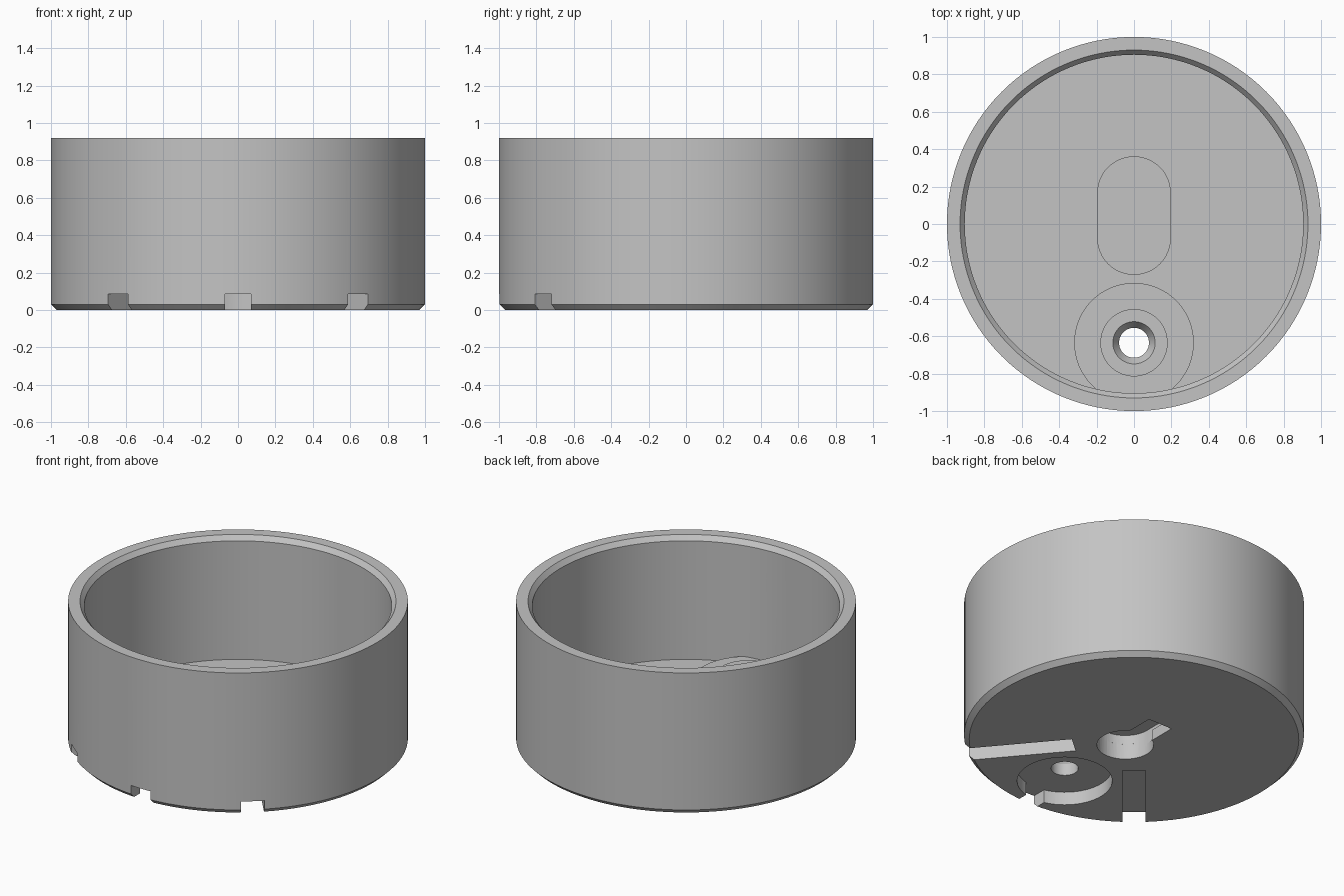
import bpy, bmesh, math
from mathutils import Matrix, Vector

old = bpy.data.objects.get("Cube")
if old:
    bpy.data.objects.remove(old, do_unlink=True)

grey = bpy.data.materials.new("plain grey")
grey.use_nodes = True
colour = (0.55, 0.55, 0.55, 1)
grey.diffuse_color = colour
grey.node_tree.nodes["Principled BSDF"].inputs["Base Color"].default_value = colour


def finish(name, bm):
    bmesh.ops.recalc_face_normals(bm, faces=bm.faces)
    mesh = bpy.data.meshes.new(name)
    bm.to_mesh(mesh)
    bm.free()
    obj = bpy.data.objects.new(name, mesh)
    bpy.context.collection.objects.link(obj)
    return obj


def revolve(name, profile, y=0.0, sides=64):
    """Closed solid turned about a vertical axis; the profile starts and ends on it."""
    bm = bmesh.new()
    verts = [bm.verts.new((r, 0, z)) for r, z in profile]
    edges = [bm.edges.new(pair) for pair in zip(verts, verts[1:])]
    bmesh.ops.spin(bm, geom=verts + edges, cent=(0, 0, 0), axis=(0, 0, 1),
                   angle=math.tau, steps=sides, use_duplicate=False)
    bmesh.ops.remove_doubles(bm, verts=bm.verts, dist=0.0001)
    bmesh.ops.translate(bm, verts=bm.verts, vec=(0, y, 0))
    return finish(name, bm)


def cylinder(name, radius, y, low, high):
    return revolve(name, [(0, low), (radius, low), (radius, high), (0, high)], y)


def prism(name, outline, low, high):
    bm = bmesh.new()
    face = bm.faces.new([bm.verts.new((x, y, low)) for x, y in outline])
    top = bmesh.ops.extrude_face_region(bm, geom=[face])["geom"]
    bmesh.ops.translate(bm, vec=(0, 0, high - low),
                        verts=[v for v in top if isinstance(v, bmesh.types.BMVert)])
    return finish(name, bm)


def stadium(name, radius, y0, y1, low, high, steps=24):
    arc = [math.pi * i / steps for i in range(steps + 1)]
    outline = [(radius * math.cos(a), y1 + radius * math.sin(a)) for a in arc]
    outline += [(-radius * math.cos(a), y0 - radius * math.sin(a)) for a in arc]
    return prism(name, outline, low, high)


def bar(name, half, start, end, low, high, angle=0.0):
    """Straight bar along -y, turned about z."""
    turn = Matrix.Rotation(angle, 3, "Z")
    corners = [(-half, -start), (half, -start), (half, -end), (-half, -end)]
    outline = [(turn @ Vector((x, y, 0))).xy for x, y in corners]
    return prism(name, outline, low, high)


def combine(body, tool, operation):
    mod = body.modifiers.new(tool.name, "BOOLEAN")
    mod.operation, mod.solver, mod.object = operation, "EXACT", tool
    graph = bpy.context.evaluated_depsgraph_get()
    mesh = bpy.data.meshes.new_from_object(body.evaluated_get(graph))
    body.modifiers.remove(mod)
    body.data = mesh
    bpy.data.objects.remove(tool, do_unlink=True)


# Round cup with chamfered foot and chamfered inner lip
FLOOR, TOP, SLOT = 0.12, 0.92, 0.085
cup = revolve("cup", [(0, 0), (0.97, 0), (1, 0.03), (1, TOP), (0.93, TOP),
                      (0.905, TOP - 0.03), (0.905, FLOOR), (0, FLOOR)], sides=128)

# Raised pads on the inner floor
HOLE_Y = -0.635
combine(cup, cylinder("wide_boss", 0.32, HOLE_Y, 0.1, 0.17), "UNION")
combine(cup, cylinder("narrow_boss", 0.18, HOLE_Y, 0.11, 0.21), "UNION")
combine(cup, stadium("keyhole_pad", 0.197, -0.075, 0.165, 0.1, 0.2), "UNION")

# Round pocket and countersunk through hole
combine(cup, cylinder("pocket", 0.28, HOLE_Y, -0.1, SLOT), "DIFFERENCE")
combine(cup, revolve("hole", [(0, -0.1), (0.08, -0.1), (0.08, 0.16), (0.113, 0.21),
                              (0.113, 0.3), (0, 0.3)], HOLE_Y), "DIFFERENCE")

# Three radial channels under the foot
for angle, start in ((-40, 0.36), (0, HOLE_Y * -1), (40, 0.36)):
    combine(cup, bar("channel", 0.069, start, 1.2, -0.1, SLOT, math.radians(angle)), "DIFFERENCE")

# Keyhole hanger: entry hole, narrow neck, wider hollow above the lip
combine(cup, stadium("hollow", 0.167, -0.08, 0.16, 0.07, 0.16), "DIFFERENCE")
combine(cup, cylinder("entry", 0.167, -0.08, -0.1, 0.1), "DIFFERENCE")
combine(cup, bar("neck", 0.086, 0.08, -0.24, -0.1, 0.1), "DIFFERENCE")

cup.data.materials.clear()
cup.data.materials.append(grey)
for face in cup.data.polygons:
    face.material_index = 0

bpy.ops.object.select_all(action="DESELECT")
cup.select_set(True)
bpy.context.view_layer.objects.active = cup
bpy.ops.object.shade_smooth_by_angle(angle=math.radians(20))
